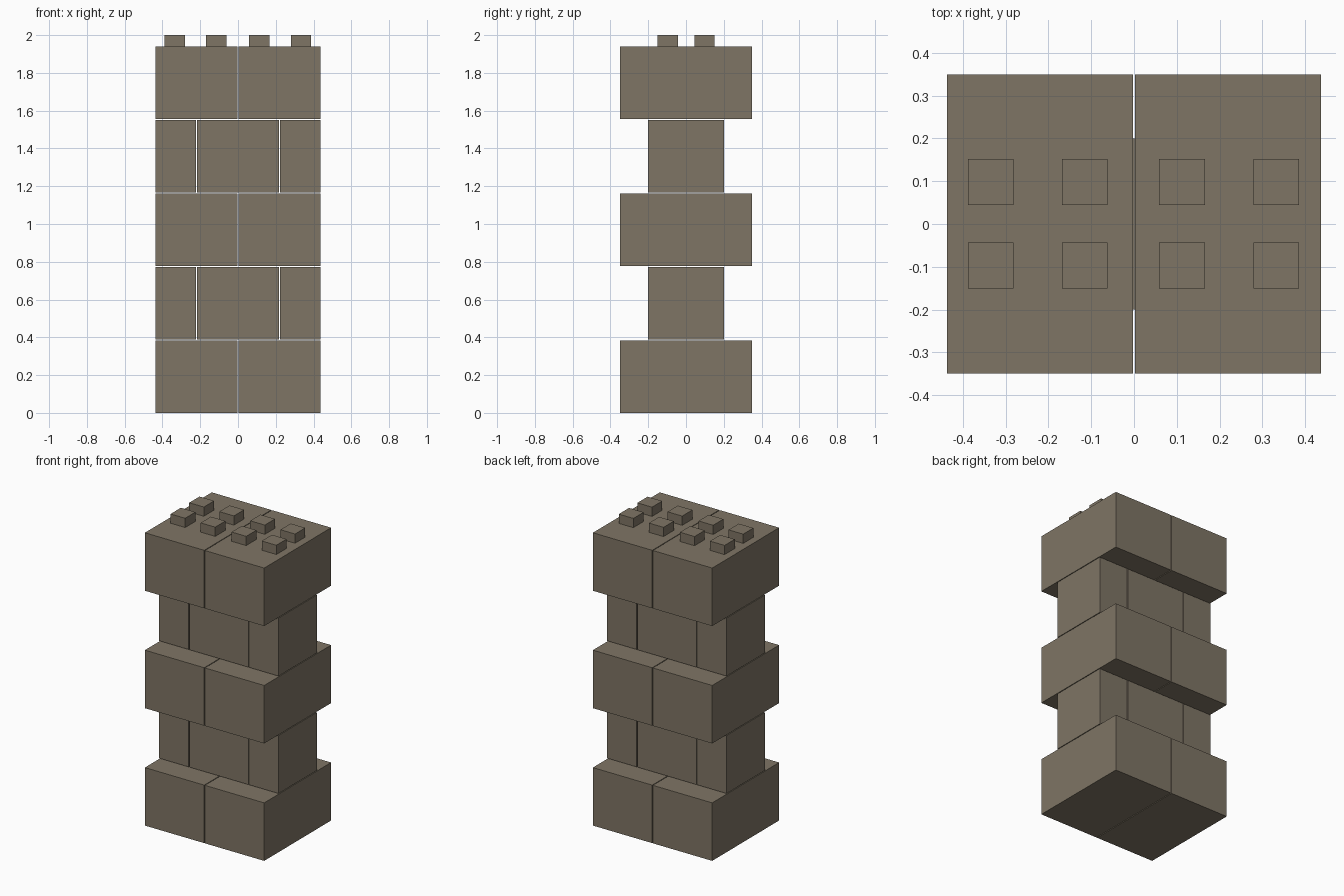
import bpy
import bmesh
from mathutils import Matrix, Vector

cube = bpy.data.objects.get("Cube")
if cube:
    bpy.data.objects.remove(cube, do_unlink=True)

stone = bpy.data.materials.new("warm grey stone")
stone.use_nodes = True
colour = (0.212, 0.178, 0.13, 1)
stone.diffuse_color = colour
stone.node_tree.nodes["Principled BSDF"].inputs["Base Color"].default_value = colour


def block(name, low, high):
    """Flat-sided block between two opposite corners."""
    low, high = Vector(low), Vector(high)
    centre, size = (low + high) / 2, high - low
    bm = bmesh.new()
    bmesh.ops.create_cube(bm, size=1, matrix=Matrix.Diagonal(size.to_4d()))
    mesh = bpy.data.meshes.new(name)
    bm.to_mesh(mesh)
    bm.free()
    mesh.materials.append(stone)
    obj = bpy.data.objects.new(name, mesh)
    obj.location = centre
    bpy.context.collection.objects.link(obj)


HALF_WIDTH = 0.437
COURSE_HEIGHT, COURSE_PITCH = 0.384, 0.3887
DEEP, SHALLOW = 0.35, 0.20
JOINT = 0.0025

# Alternating courses: two deep bricks, then one shallow brick between two halves
for course in range(5):
    bottom = course * COURSE_PITCH
    top = bottom + COURSE_HEIGHT
    if course % 2 == 0:
        kind, depth, joints = "deep_brick", DEEP, [0]
    else:
        kind, depth, joints = "shallow_brick", SHALLOW, [-0.2195, 0.2195]
    starts = [-HALF_WIDTH] + [x + JOINT for x in joints]
    ends = [x - JOINT for x in joints] + [HALF_WIDTH]
    for number, (left, right) in enumerate(zip(starts, ends), 1):
        block(f"{kind}_{course + 1}_{number}",
              (left, -depth, bottom), (right, depth, top))

# Square studs on the top course
STUD = 0.0535
for x in (-0.335, -0.115, 0.112, 0.333):
    for y in (-0.097, 0.098):
        block("top_stud", (x - STUD, y - STUD, top), (x + STUD, y + STUD, 2.0))
